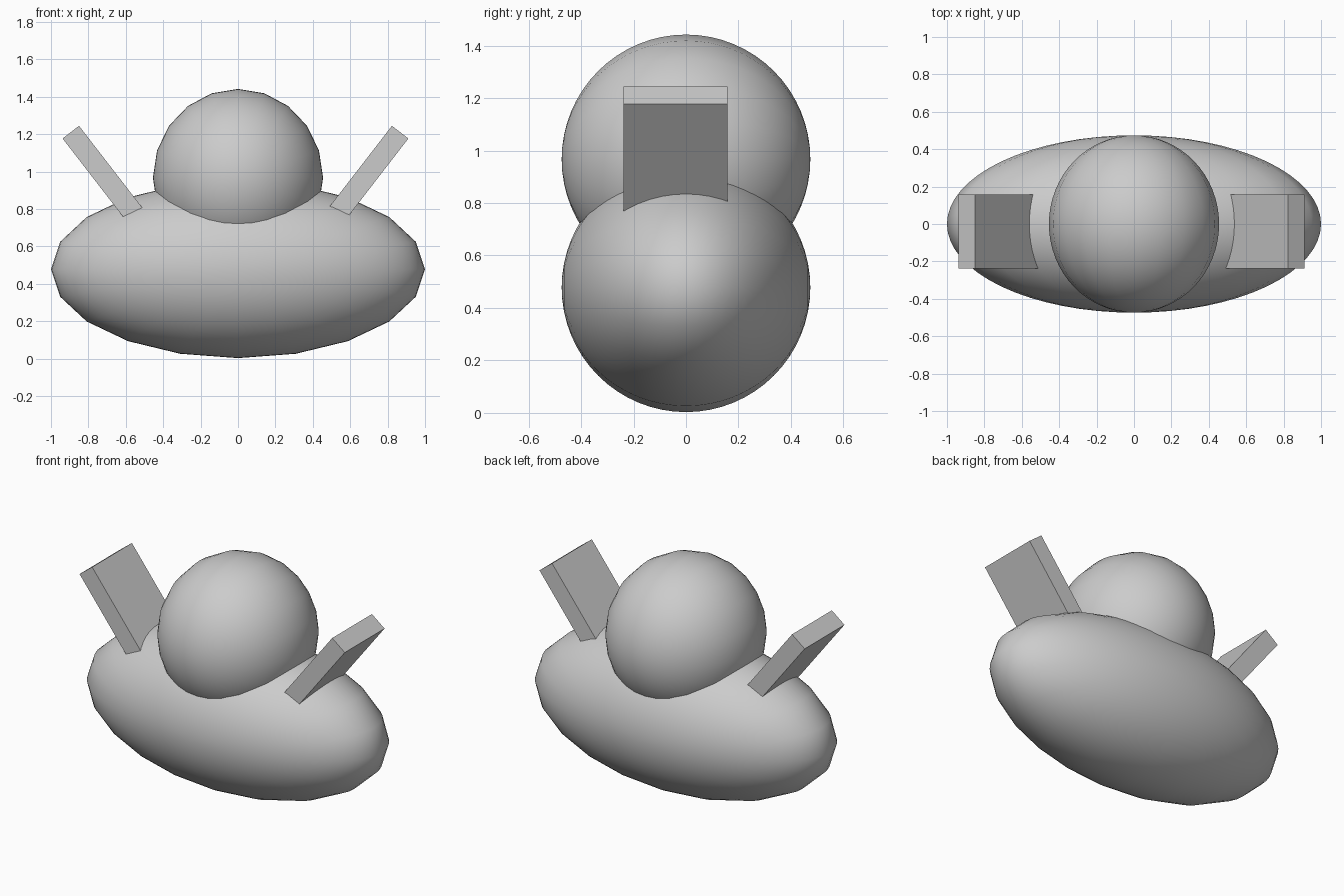
import bpy
from math import radians, sin, cos

if "Cube" in bpy.data.objects:
    bpy.data.objects.remove(bpy.data.objects["Cube"])


def ball(name, centre, radii):
    # 20-sided seen from the front, poles on the y axis
    bpy.ops.mesh.primitive_uv_sphere_add(segments=20, ring_count=32, radius=1)
    ob = bpy.context.object
    ob.name = name
    ob.rotation_euler = (radians(90), 0, 0)
    bpy.ops.object.transform_apply(rotation=True)
    ob.scale = radii
    ob.location = centre
    bpy.ops.object.transform_apply(location=False, scale=True)
    bpy.ops.object.shade_smooth()
    return ob


def ear(name, side, tip_x):
    # slanted slab whose lower end is sunk into the body
    tilt, length, tip_z = radians(37.7), 0.72, 1.211
    bpy.ops.mesh.primitive_cube_add(size=1)
    ob = bpy.context.object
    ob.name = name
    ob.scale = (0.111, 0.396, length)
    ob.rotation_euler = (0, side * tilt, 0)
    ob.location = (side * (tip_x - length / 2 * sin(tilt)), -0.04,
                   tip_z - length / 2 * cos(tilt))
    return ob


# Body and head
ball("body", (0, 0, 0.478), (1.0, 0.474, 0.475))
ball("head", (0, 0, 0.967), (0.455, 0.474, 0.475))

# Side slabs, the left one slightly further out
ear("right_slab", 1, 0.867)
ear("left_slab", -1, 0.894)
